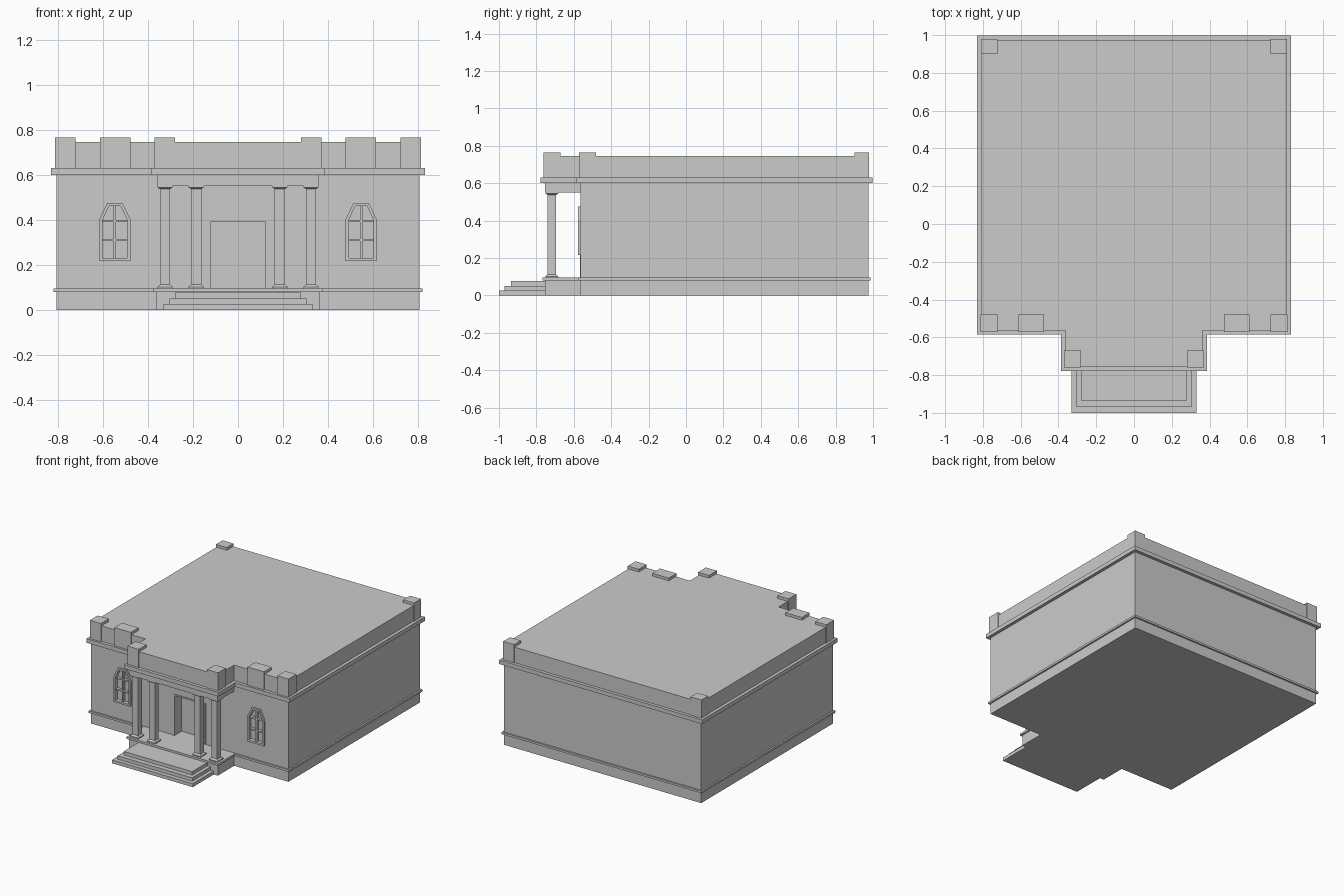
import bpy, bmesh

if "Cube" in bpy.data.objects:
    bpy.data.objects.remove(bpy.data.objects["Cube"])


def make_object(name, bm):
    bmesh.ops.recalc_face_normals(bm, faces=bm.faces)
    mesh = bpy.data.meshes.new(name)
    bm.to_mesh(mesh)
    bm.free()
    obj = bpy.data.objects.new(name, mesh)
    bpy.context.collection.objects.link(obj)
    return obj


def prism(name, pts, shift):
    """Extrude a closed 3D outline along the vector shift."""
    bm = bmesh.new()
    face = bm.faces.new([bm.verts.new(p) for p in pts])
    ext = bmesh.ops.extrude_face_region(bm, geom=[face])
    bmesh.ops.translate(bm, vec=shift, verts=[v for v in ext["geom"] if isinstance(v, bmesh.types.BMVert)])
    return make_object(name, bm)


def box(name, x0, x1, y0, y1, z0, z1):
    return prism(name, [(x0, y0, z0), (x1, y0, z0), (x1, y1, z0), (x0, y1, z0)], (0, 0, z1 - z0))


def plan(name, grow, z0, z1, back=0.975):
    """Slab following the building plan with its projecting porch, grown outward."""
    w, p = 0.807 + grow, 0.363 + grow
    front, porch = -0.563 - grow, -0.755 - grow
    half = [(p, porch), (p, front), (w, front), (w, back + grow)]
    pts = half + [(-x, y) for x, y in reversed(half)]
    return prism(name, [(x, y, z0) for x, y in pts], (0, 0, z1 - z0))


def front_ring(name, outer, inner, y0, y1, closed=True):
    """Frame lying in the facade between two outlines of (x, z) points."""
    bm = bmesh.new()
    loops = [[bm.verts.new((x, y, z)) for x, z in pts]
             for pts, y in ((outer, y0), (inner, y0), (inner, y1), (outer, y1))]
    n = len(outer)
    for i in range(n if closed else n - 1):
        j = (i + 1) % n
        for k in range(4):
            a, b = loops[k], loops[(k + 1) % 4]
            bm.faces.new((a[i], a[j], b[j], b[i]))
    if not closed:
        for i in (0, n - 1):
            bm.faces.new([loop[i] for loop in loops])
    return make_object(name, bm)


def frustum_column(name, x, y, levels):
    """Square column from (half width, z) levels."""
    bm = bmesh.new()
    rings = [[bm.verts.new((x + sx * h, y + sy * h, z)) for sx, sy in ((-1, -1), (1, -1), (1, 1), (-1, 1))]
             for h, z in levels]
    for a, b in zip(rings, rings[1:]):
        for i in range(4):
            j = (i + 1) % 4
            bm.faces.new((a[i], a[j], b[j], b[i]))
    bm.faces.new(rings[0])
    bm.faces.new(rings[-1])
    return make_object(name, bm)


def cut(target, cutter):
    mod = target.modifiers.new("opening", "BOOLEAN")
    mod.operation = "DIFFERENCE"
    mod.solver = "EXACT"
    mod.object = cutter
    cutter.hide_render = True
    bpy.context.view_layer.objects.active = target
    bpy.ops.object.modifier_apply(modifier=mod.name)
    bpy.data.objects.remove(cutter)


WALL = -0.563

# Plinth, walls, cornice and solid parapet roof
plan("plinth", 0, 0, 0.08)
plan("plinth_band", 0.012, 0.08, 0.095)
walls = box("walls", -0.807, 0.807, WALL, 0.975, 0.095, 0.60)
plan("cornice", 0.023, 0.60, 0.63)
plan("parapet", 0, 0.63, 0.745)
box("porch_beam", -0.36, 0.36, -0.753, WALL, 0.55, 0.60)

# Recessed doorway with thin surround
cut(walls, box("door_cutter", -0.123, 0.123, -0.7, WALL + 0.08, 0.0951, 0.39))
front_ring("door_surround",
           [(-0.132, 0.095), (-0.132, 0.40), (0.132, 0.40), (0.132, 0.095)],
           [(-0.123, 0.095), (-0.123, 0.39), (0.123, 0.39), (0.123, 0.095)],
           WALL - 0.004, WALL + 0.01, closed=False)

# Windows with clipped tops, frames and glazing bars
OUTER = [(-0.069, 0.217), (0.069, 0.217), (0.069, 0.402), (0.034, 0.475), (-0.034, 0.475), (-0.069, 0.402)]
INNER = [(-0.055, 0.231), (0.055, 0.231), (0.055, 0.399), (0.026, 0.461), (-0.026, 0.461), (-0.055, 0.399)]
for side, cx in (("left", -0.547), ("right", 0.547)):
    outer = [(cx + x, z) for x, z in OUTER]
    inner = [(cx + x, z) for x, z in INNER]
    cut(walls, prism("window_cutter", [(x, WALL - 0.1, z) for x, z in inner], (0, 0.115, 0)))
    front_ring(side + "_window_frame", outer, inner, WALL - 0.014, WALL + 0.005)
    box(side + "_window_mullion", cx - 0.005, cx + 0.005, WALL - 0.006, WALL + 0.016, 0.23, 0.462)
    for i, z in enumerate((0.31, 0.395)):
        box(f"{side}_window_bar_{i}", cx - 0.056, cx + 0.056, WALL - 0.005, WALL + 0.016, z - 0.005, z + 0.005)

# Porch columns with flared base and capital
PROFILE = [(0.034, 0.095), (0.034, 0.102), (0.023, 0.112), (0.023, 0.537), (0.034, 0.544), (0.034, 0.551)]
for i, x in enumerate((-0.324, -0.186, 0.186, 0.324)):
    frustum_column(f"column_{i}", x, -0.717, PROFILE)

# Entrance steps
for i, (w, y) in enumerate(((0.33, -1.0), (0.305, -0.97), (0.28, -0.935))):
    box(f"step_{i}", -w, w, y, -0.75, 0.0255 * i, 0.0255 * (i + 1))

# Raised parapet blocks, mirrored left and right
BLOCKS = {"front_corner": (0.722, 0.813, -0.571, -0.48), "wing": (0.477, 0.612, -0.571, -0.48),
          "porch_corner": (0.28, 0.37, -0.761, -0.67), "back_corner": (0.722, 0.811, 0.90, 0.979)}
for name, (x0, x1, y0, y1) in BLOCKS.items():
    box(name + "_block_right", x0, x1, y0, y1, 0.63, 0.765)
    box(name + "_block_left", -x1, -x0, y0, y1, 0.63, 0.765)
